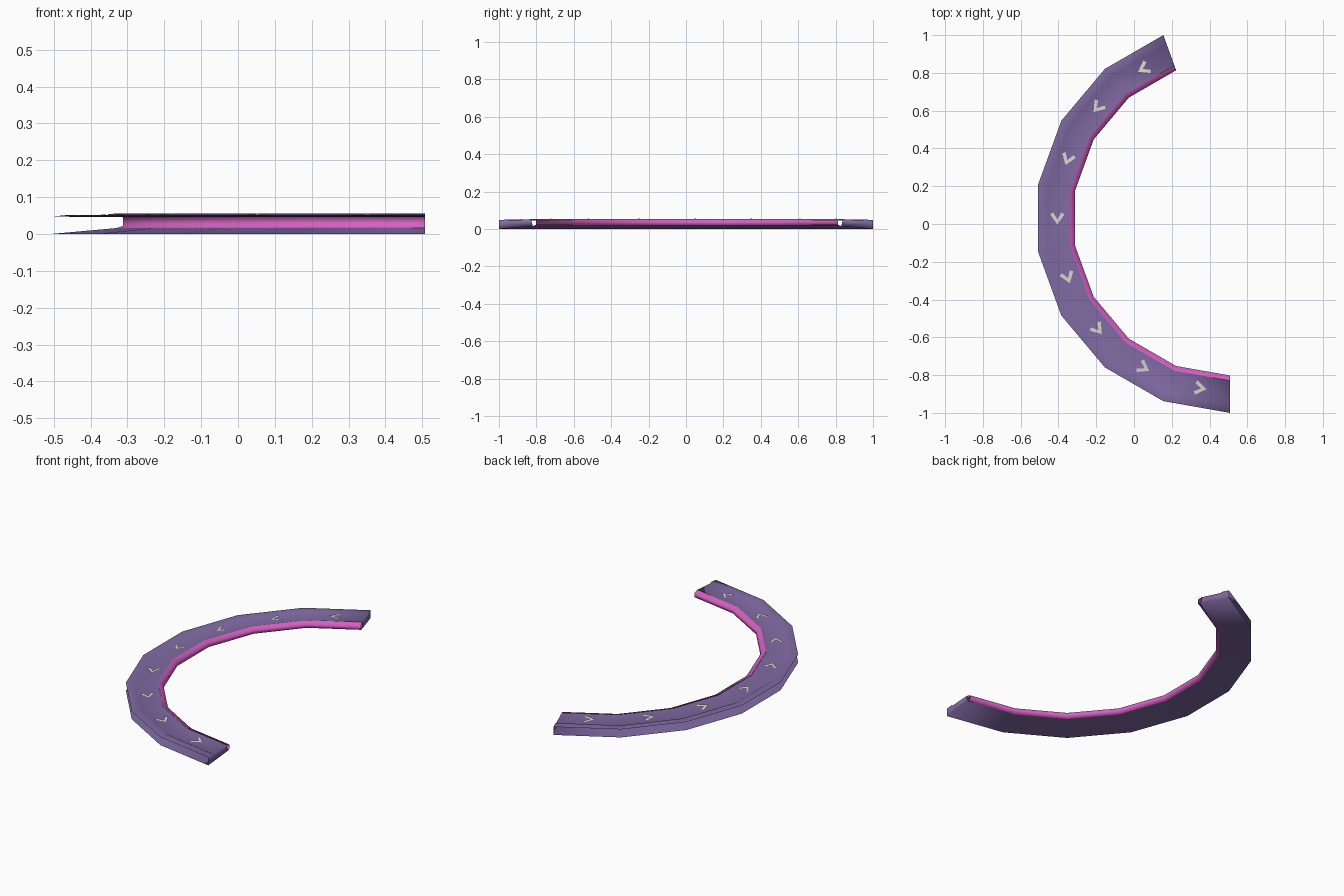
import bpy, bmesh, math
from mathutils import Vector

cube = bpy.data.objects.get("Cube")
if cube:
    bpy.data.objects.remove(cube, do_unlink=True)

# Arc layout: eight straight segments swept around an offset centre
CENTRE = Vector((0.508, 0.031, 0))
START, STEP, SEGMENTS = 110, 20, 8


def material(name, rgb):
    m = bpy.data.materials.new(name)
    m.use_nodes = True
    color = (*rgb, 1)
    m.diffuse_color = color
    m.node_tree.nodes["Principled BSDF"].inputs["Base Color"].default_value = color
    return m


purple = material("muted_purple", (0.22, 0.145, 0.37))
pink = material("bright_pink", (0.66, 0.12, 0.54))
grey = material("light_grey", (0.68, 0.68, 0.64))


def on_arc(radius, degrees, z):
    a = math.radians(degrees)
    return CENTRE + Vector((radius * math.cos(a), radius * math.sin(a), z))


def finish(name, bm, mat, smooth=True):
    mesh = bpy.data.meshes.new(name)
    bm.to_mesh(mesh)
    bm.free()
    mesh.materials.append(mat)
    for p in mesh.polygons:
        p.use_smooth = smooth
    ob = bpy.data.objects.new(name, mesh)
    bpy.context.scene.collection.objects.link(ob)
    return ob


def sweep(bm, profile):
    """Sweep an open (radius, z) profile along the arc; return its rings."""
    rings = [[bm.verts.new(on_arc(r, START + i * STEP, z)) for r, z in profile]
             for i in range(SEGMENTS + 1)]
    for a, b in zip(rings, rings[1:]):
        for j in range(len(profile) - 1):
            bm.faces.new((a[j], b[j], b[j + 1], a[j + 1]))
    return rings


# Purple shell: recessed top plate and sloping bottom plate, open outside
top_profile = [(0.86, 0.053), (0.98, 0.0455), (0.99, 0.051), (1.031, 0.047)]
bottom_profile = [(1.031, 0.0), (0.85, 0.016)]
bm = bmesh.new()
top = sweep(bm, top_profile)
bottom = sweep(bm, bottom_profile)
# End caps share the plate corners
for end in (0, -1):
    bm.faces.new(top[end] + bottom[end])
bmesh.ops.recalc_face_normals(bm, faces=bm.faces)
bm.faces.ensure_lookup_table()
if bm.faces[0].normal.z < 0:
    bmesh.ops.reverse_faces(bm, faces=bm.faces)
finish("curved_shell", bm, purple)

# Pink inner wall with a soft bulge
bm = bmesh.new()
sweep(bm, [(0.85, 0.016), (0.833, 0.022), (0.833, 0.045), (0.86, 0.055)])
bmesh.ops.recalc_face_normals(bm, faces=bm.faces)
bm.faces.ensure_lookup_table()
f = bm.faces[0]
if f.normal.dot(CENTRE - f.calc_center_median()) < 0:
    bmesh.ops.reverse_faces(bm, faces=bm.faces)
finish("inner_trim", bm, pink)

# Direction chevrons, one per segment, pointing along the arc
chevron = [(0.034, 0), (-0.02, 0.038), (-0.03, 0.022), (0.006, 0),
           (-0.03, -0.022), (-0.02, -0.038)]
for i in range(SEGMENTS):
    degrees = START + (i + 0.5) * STEP
    a = math.radians(degrees)
    along = Vector((-math.sin(a), math.cos(a), 0))
    across = Vector((-math.cos(a), -math.sin(a), 0))
    mid = on_arc(0.914, degrees, 0.053)
    bm = bmesh.new()
    v = [bm.verts.new(mid + along * u + across * w - Vector((0, 0, 0.06 * -w)))
         for u, w in chevron]
    # Two arms meeting at the tip
    for arm in ((0, 1, 2, 3), (0, 3, 4, 5)):
        bm.faces.new([v[k] for k in arm])
    finish(f"chevron_{i + 1}", bm, grey, smooth=False)
